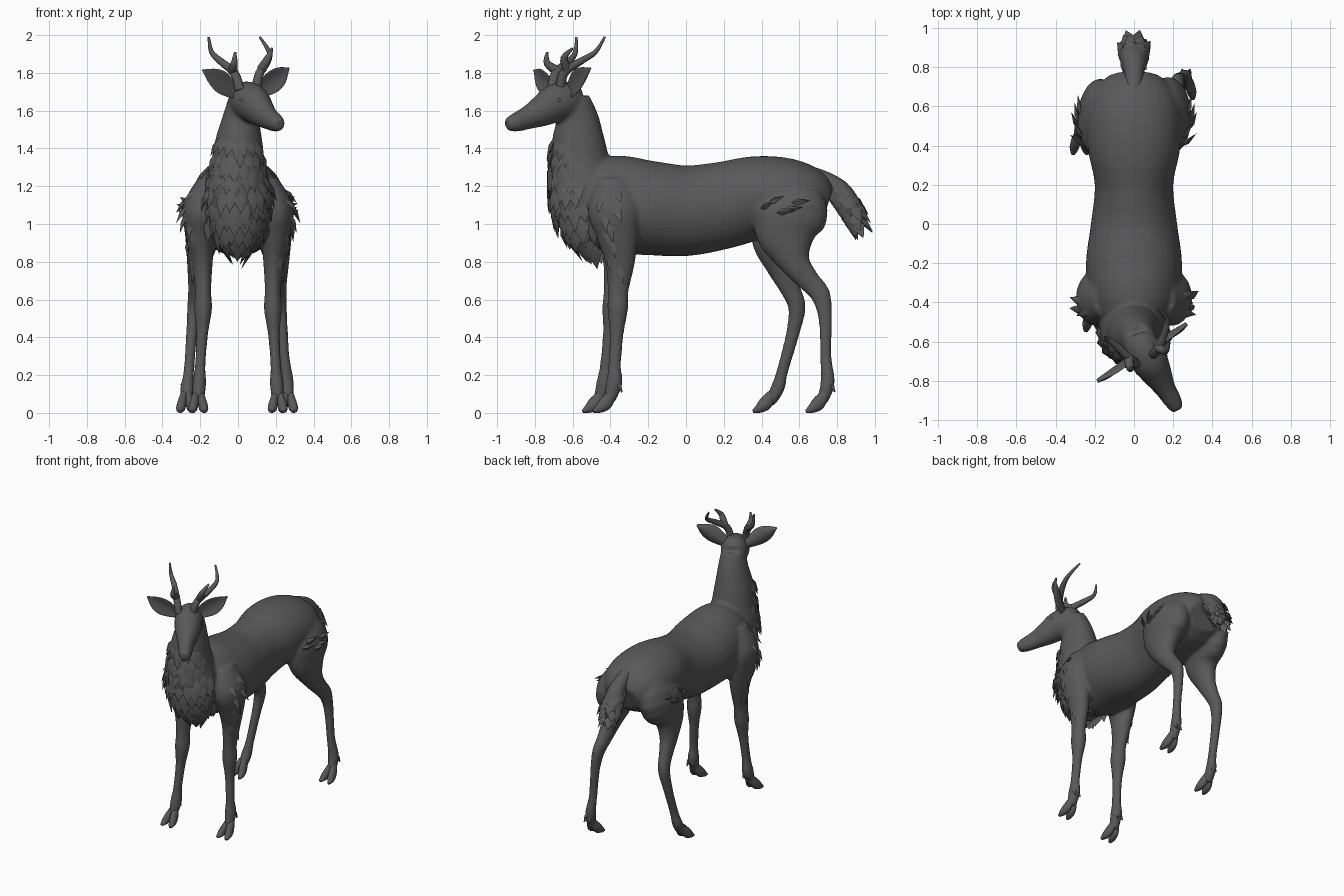
import bpy, bmesh, math, random
from mathutils import Vector
from mathutils.bvhtree import BVHTree

random.seed(4)
cube = bpy.data.objects.get("Cube")
if cube:
    bpy.data.objects.remove(cube, do_unlink=True)

coat = bpy.data.materials.new("dark grey coat")
coat.use_nodes = True
coat.diffuse_color = (0.1, 0.1, 0.103, 1)
bsdf = coat.node_tree.nodes["Principled BSDF"]
bsdf.inputs["Base Color"].default_value = coat.diffuse_color
bsdf.inputs["Roughness"].default_value = 0.8


def spline(pts, steps):
    """Catmull-Rom through tuples of any length."""
    out = []
    for i in range(len(pts) - 1):
        p0, p1, p2, p3 = (pts[max(0, min(len(pts) - 1, i + k))] for k in (-1, 0, 1, 2))
        for s in range(steps):
            t = s / steps
            out.append([b + t * (c - a) / 2 + t * t * (2 * a - 5 * b + 4 * c - d) / 2
                        + t ** 3 * (3 * b - a - 3 * c + d) / 2
                        for a, b, c, d in zip(p0, p1, p2, p3)])
    return out + [list(pts[-1])]


def loft(bm, pts, side=(1, 0, 0), n=20, steps=4, cup=0.0):
    """Closed tube through sections (x, y, z, half width, half depth)."""
    path = spline(pts, steps)
    rings = []
    for i, p in enumerate(path):
        t = Vector(path[min(i + 1, len(path) - 1)][:3]) - Vector(path[max(i - 1, 0)][:3])
        t.normalize()
        a = Vector(side)
        a = (a - t * a.dot(t)).normalized()
        b = t.cross(a)
        ring = []
        for k in range(n):
            c, s = math.cos(math.tau * k / n), math.sin(math.tau * k / n)
            v = Vector(p[:3]) + a * c * p[3] + b * (s * p[4] + cup * c * c * p[3])
            v.z = max(v.z, 0)
            ring.append(bm.verts.new(v))
        rings.append(ring)
    for r, q in zip(rings, rings[1:]):
        for k in range(n):
            bm.faces.new((r[k], r[(k + 1) % n], q[(k + 1) % n], q[k]))
    bm.faces.new(rings[0])
    bm.faces.new(rings[-1])


def finish(bm, name, angle=60):
    bmesh.ops.recalc_face_normals(bm, faces=bm.faces)
    mesh = bpy.data.meshes.new(name)
    bm.to_mesh(mesh)
    bm.free()
    mesh.materials.append(coat)
    ob = bpy.data.objects.new(name, mesh)
    bpy.context.collection.objects.link(ob)
    bpy.ops.object.select_all(action="DESELECT")
    ob.select_set(True)
    bpy.context.view_layer.objects.active = ob
    bpy.ops.object.shade_smooth_by_angle(angle=math.radians(angle))
    return ob


def flip(pts, sign):
    return [(p[0] * sign, *p[1:]) for p in pts]


# Body shells, fused by a remesh: torso, neck, head, legs
body = bmesh.new()
torso = [(-.62, 1.08, .08, .1), (-.53, 1.08, .16, .2), (-.38, 1.1, .225, .26),
         (-.2, 1.085, .245, .25), (0, 1.07, .22, .24), (.2, 1.1, .2, .23),
         (.38, 1.14, .235, .22), (.55, 1.14, .24, .205), (.68, 1.12, .2, .165),
         (.75, 1.1, .13, .1)]
loft(body, [(0, y, z, w, h) for y, z, w, h in torso], n=32)
loft(body, [(0, -.45, .9, .09, .09), (0, -.51, 1.02, .15, .16), (0, -.54, 1.17, .175, .18),
            (0, -.56, 1.31, .145, .16), (.005, -.57, 1.44, .125, .14),
            (.015, -.575, 1.55, .1, .115), (.03, -.6, 1.66, .08, .09)], n=28)
jaw_axis = Vector((.53, -.85, 0))
head_side = Vector((.85, .53, 0))
loft(body, [(.015, -.57, 1.65, .06, .07), (.035, -.615, 1.655, .09, .1),
            (.075, -.69, 1.64, .096, .102), (.115, -.76, 1.6, .079, .085),
            (.16, -.84, 1.562, .054, .062), (.2, -.905, 1.537, .045, .05),
            (.222, -.948, 1.528, .03, .034)], side=head_side)

front_leg = [(.15, -.38, 1.23, .06, .09), (.195, -.38, 1.08, .098, .14),
             (.2, -.365, .95, .08, .115), (.19, -.355, .8, .057, .08),
             (.185, -.37, .65, .043, .056), (.185, -.375, .55, .048, .055),
             (.19, -.385, .42, .032, .038), (.2, -.4, .25, .028, .034),
             (.205, -.405, .16, .037, .044), (.21, -.435, .06, .03, .03)]
left_hind = [(.12, .53, 1.24, .06, .11), (.17, .55, 1.08, .115, .2),
             (.19, .535, .94, .097, .165), (.21, .575, .8, .062, .085),
             (.215, .65, .7, .045, .06), (.22, .712, .625, .038, .053),
             (.23, .737, .5, .031, .036), (.245, .74, .3, .028, .03),
             (.26, .75, .16, .036, .038), (.265, .72, .06, .03, .03)]
right_hind = [(.12, .53, 1.24, .06, .11), (.17, .545, 1.08, .115, .2),
              (.19, .48, .92, .09, .14), (.21, .5, .78, .06, .08),
              (.22, .55, .66, .044, .055), (.23, .587, .56, .039, .047),
              (.245, .565, .42, .03, .036), (.26, .51, .22, .028, .031),
              (.27, .485, .13, .036, .037), (.275, .44, .05, .03, .03)]
legs = [flip(left_hind, 1), flip(right_hind, -1)]
for sign in (1, -1):
    shift = [(x, y + sign * .03 * max(0, 1 - z), z, a, b) for x, y, z, a, b in front_leg]
    legs.append(flip(shift, sign))
for leg in legs:
    loft(body, leg)
body_ob = finish(body, "body")
remesh = body_ob.modifiers.new("fuse", "REMESH")
remesh.mode = "VOXEL"
remesh.voxel_size = .011
remesh.use_smooth_shade = True
smooth = body_ob.modifiers.new("soften", "SMOOTH")
smooth.factor = .5
smooth.iterations = 6

# Cloven hooves and dewclaws
hooves = bmesh.new()
for leg in legs:
    x, y = leg[-1][:2]
    for s in (1, -1):
        loft(hooves, [(x + s * .01, y + .015, .1, .02, .026), (x + s * .022, y - .02, .05, .025, .036),
                      (x + s * .03, y - .055, .022, .023, .024), (x + s * .036, y - .085, .008, .01, .008)],
             n=12)
        loft(hooves, [(x + s * .016, y + .05, .15, .013, .013), (x + s * .02, y + .068, .11, .004, .004)], n=8)
finish(hooves, "hooves")

# Ears: cupped leaf shapes opening forwards
ears = bmesh.new()
for base, tip in (((.09, -.615, 1.69), (.268, -.51, 1.825)), ((-.02, -.68, 1.69), (-.185, -.8, 1.815))):
    b, t = Vector(base), Vector(tip)
    loft(ears, [(*b.lerp(t, f), w, .011) for f, w in
                ((0, .03), (.25, .05), (.5, .06), (.75, .045), (1, .004))],
         side=(t - b).cross(jaw_axis), n=16, cup=-.4)
finish(ears, "ears")

# Antlers: a curved beam and one tine each
antlers = bmesh.new()
for line in ([(.095, -.665, 1.71), (.115, -.645, 1.8), (.155, -.56, 1.86), (.165, -.48, 1.91), (.115, -.43, 1.99)],
             [(.125, -.63, 1.82), (.16, -.645, 1.88), (.18, -.6, 1.93)],
             [(.01, -.71, 1.71), (-.02, -.69, 1.8), (-.09, -.62, 1.86), (-.14, -.585, 1.91), (-.155, -.58, 1.99)],
             [(-.03, -.68, 1.81), (-.02, -.735, 1.85), (-.015, -.735, 1.91)]):
    last = len(line) - 1
    loft(antlers, [(*p, r, r) for i, p in enumerate(line) for r in [.026 - .02 * (i / last) ** 1.5]],
         side=(.5, .8, 0), n=12)
finish(antlers, "antlers")

# Eyes
eyes = bmesh.new()
for s in (1, -1):
    p = Vector((.09, -.715, 1.655)) + head_side * s * .08
    ball = bmesh.ops.create_uvsphere(eyes, u_segments=16, v_segments=10, radius=.013)
    bmesh.ops.translate(eyes, verts=ball["verts"], vec=p)
finish(eyes, "eyes")

# Fur locks: ridged pointed leaves laid on the coat
bpy.context.view_layer.update()
tree = BVHTree.FromObject(body_ob, bpy.context.evaluated_depsgraph_get())


def lock(bm, p, normal, flow, length, width, lift):
    flow = (flow - normal * flow.dot(normal)).normalized()
    side = flow.cross(normal)
    mid = p + flow * length * .45 + normal * (.003 + length * lift * .5)
    tip = p + flow * length + normal * length * lift
    top = bm.verts.new(p - normal * .01)
    l, r = (bm.verts.new(mid + side * s * width / 2 - normal * .008) for s in (1, -1))
    ridge, under = bm.verts.new(mid + normal * .007), bm.verts.new(mid - normal * .02)
    end = bm.verts.new(tip)
    for tri in ((top, l, ridge), (top, ridge, r), (l, end, ridge), (ridge, end, r),
                (top, under, l), (top, r, under), (l, under, end), (under, r, end)):
        bm.faces.new(tri)


def cast_lock(bm, start, aim, flow, length, width, lift):
    hit, normal, _, _ = tree.ray_cast(start, (aim - start).normalized())
    if hit:
        lock(bm, hit, normal, flow, length, width, lift)


mane = bmesh.new()
rows = 9
for row in range(rows):
    f = row / (rows - 1)
    spread = 1.4 - .2 * f
    count = 11 - row // 3
    for k in range(count):
        a = spread * (2 * (k + .5 * (row % 2)) / (count - .5) - 1) + random.uniform(-.05, .05)
        aim = Vector((0, -.47 - .1 * f, .93 + .53 * f + random.uniform(-.02, .02)))
        out = Vector((math.sin(a), -math.cos(a), 0))
        cast_lock(mane, aim + out * .6, aim, Vector((0, .1, -1)),
                  random.uniform(.13, .18) * (1 - .2 * f), .085 - .025 * f, .1)
finish(mane, "chest_mane", 75)

tufts = bmesh.new()
for s in (1, -1):
    for i in range(10):                                  # shoulders and elbows
        aim = Vector((s * .1, random.uniform(-.45, -.33), 1.2 - .045 * i))
        cast_lock(tufts, aim + Vector((s * .5, -.1, 0)), aim, Vector((0, .3, -1)), .12, .045, .08)
    for i in range(5):                                   # thighs and flanks
        aim = Vector((s * .1, .38 + .04 * i, 1.08 + .03 * math.sin(i * 2)))
        cast_lock(tufts, aim + Vector((s * .5, 0, 0)), aim, Vector((0, 1, .1)), .12, .035, .09)
finish(tufts, "coat_tufts", 75)

# Bushy tail with layered locks
tail = bmesh.new()
tail_path = [(0, .62, 1.28, .04, .04), (0, .74, 1.235, .045, .042), (0, .81, 1.175, .058, .06),
             (0, .86, 1.1, .07, .062), (0, .89, 1.03, .05, .045), (0, .91, .97, .01, .01)]
loft(tail, tail_path, n=16)
for x, y, z, a, b in spline(tail_path, 2)[3:9]:
    for k in range(7):
        t = math.tau * (k + random.random() * .5) / 7
        n = Vector((math.cos(t), math.sin(t) * .8, math.sin(t) * .5)).normalized()
        p = Vector((n.x * a, y + n.y * b * .9, z + n.z * b * .9))
        lock(tail, p, n, Vector((0, .35, -.85)), random.uniform(.09, .12), .065, .12)
finish(tail, "tail", 75)
